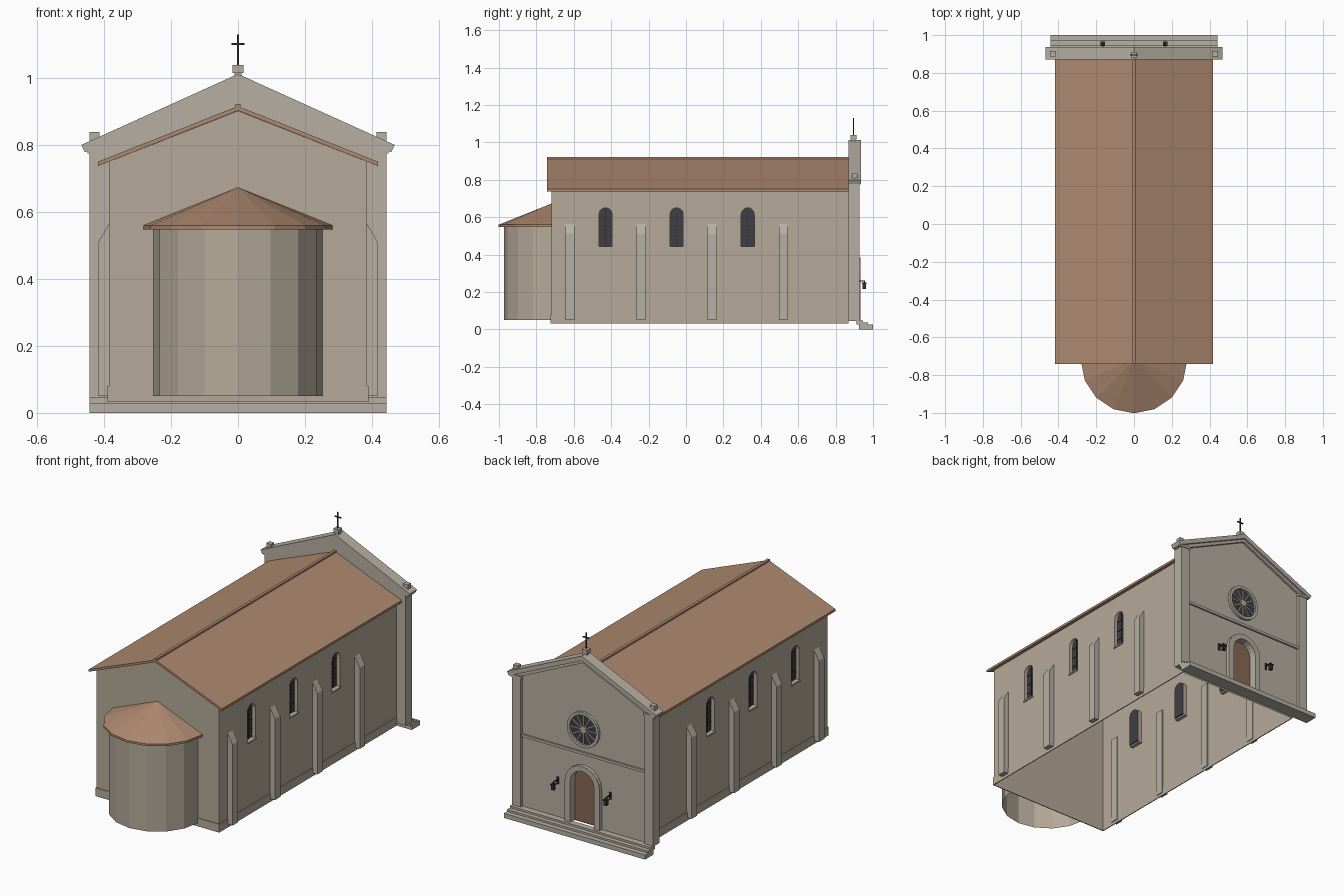
import bpy, bmesh, math
from math import sin, cos, pi

if "Cube" in bpy.data.objects:
    bpy.data.objects.remove(bpy.data.objects["Cube"])


def material(name, rgb):
    m = bpy.data.materials.new(name)
    m.diffuse_color = (*rgb, 1)
    m.use_nodes = True
    m.node_tree.nodes["Principled BSDF"].inputs["Base Color"].default_value = m.diffuse_color
    return m


STONE = material("stone", (0.46, 0.40, 0.32))
TRIM = material("trim", (0.47, 0.43, 0.36))
TILE = material("roof_tile", (0.42, 0.25, 0.16))
GLASS = material("dark_glass", (0.05, 0.05, 0.06))
IRON = material("iron", (0.03, 0.03, 0.03))
WOOD = material("wood", (0.25, 0.14, 0.09))


def finish(name, bm, mat):
    bmesh.ops.recalc_face_normals(bm, faces=bm.faces)
    me = bpy.data.meshes.new(name)
    bm.to_mesh(me)
    bm.free()
    me.materials.append(mat)
    ob = bpy.data.objects.new(name, me)
    bpy.context.collection.objects.link(ob)
    return ob


def prism(name, pts, axis, a, b, mat):
    """Extrude a 2D outline along an axis from a to b."""
    place = {"x": lambda u, v, t: (t, u, v),
             "y": lambda u, v, t: (u, t, v),
             "z": lambda u, v, t: (u, v, t)}[axis]
    bm = bmesh.new()
    lo = [bm.verts.new(place(u, v, a)) for u, v in pts]
    hi = [bm.verts.new(place(u, v, b)) for u, v in pts]
    n = len(pts)
    bm.faces.new(lo)
    bm.faces.new(hi)
    for i in range(n):
        j = (i + 1) % n
        bm.faces.new((lo[i], lo[j], hi[j], hi[i]))
    return finish(name, bm, mat)


def box(name, x, y, z, mat):
    return prism(name, [(x[0], y[0]), (x[1], y[0]), (x[1], y[1]), (x[0], y[1])], "z", *z, mat)


def arch(c, w, z0, z1, n=10):
    """Round-headed outline, running up the right side and down the left."""
    r = w / 2
    return ([(c + r, z0)] + [(c + r * cos(pi * i / n), z1 - r + r * sin(pi * i / n))
            for i in range(n + 1)] + [(c - r, z0)])


def cut(ob, cutters):
    for c in cutters:
        m = ob.modifiers.new("cut", "BOOLEAN")
        m.object, m.operation, m.solver = c, "DIFFERENCE", "EXACT"
    dg = bpy.context.evaluated_depsgraph_get()
    me = bpy.data.meshes.new_from_object(ob.evaluated_get(dg))
    ob.modifiers.clear()
    ob.data = me
    for c in cutters:
        bpy.data.objects.remove(c)


def drop_faces(ob, test):
    bm = bmesh.new()
    bm.from_mesh(ob.data)
    bmesh.ops.delete(bm, geom=[f for f in bm.faces if test(f.normal, f.calc_center_median())],
                     context="FACES")
    bm.to_mesh(ob.data)
    bm.free()


# Nave shell, open below, with window recesses
WINDOWS = (-0.43, -0.05, 0.33)
nave = prism("nave_walls", [(-0.385, 0.033), (0.385, 0.033), (0.385, 0.75), (0, 0.902), (-0.385, 0.75)],
             "y", -0.72, 0.87, STONE)
cut(nave, [prism("cutter", arch(y, 0.07, 0.445, 0.65), "x", s * 0.36, s * 0.42, STONE)
           for s in (-1, 1) for y in WINDOWS])
drop_faces(nave, lambda n, c: (n.z < -0.9 and c.z < 0.05) or (n.z > 0.5 and c.z > 0.75))

for s in (-1, 1):
    # Plinth strips along the sides
    box("side_plinth", (s * 0.384, s * 0.389), (-0.724, 0.87), (0.033, 0.08), STONE)
    for y in WINDOWS:
        prism("window_pane", arch(y, 0.07, 0.445, 0.65), "x", s * 0.358, s * 0.364, GLASS)
        box("window_mullion", (s * 0.364, s * 0.367), (y - 0.002, y + 0.002), (0.445, 0.65), IRON)
        for z in (0.495, 0.55, 0.605):
            box("window_bar", (s * 0.364, s * 0.367), (y - 0.034, y + 0.034), (z - 0.0015, z + 0.0015), IRON)
        box("window_sill", (s * 0.365, s * 0.39), (y - 0.038, y + 0.038), (0.437, 0.445), TRIM)
    # Buttresses with sloped tops
    for y in (-0.62, -0.24, 0.14, 0.52):
        prism("buttress", [(s * 0.38, 0.05), (s * 0.417, 0.05), (s * 0.417, 0.51),
                           (s * 0.385, 0.565), (s * 0.38, 0.565)], "y", y - 0.024, y + 0.024, TRIM)
box("back_plinth", (-0.389, 0.389), (-0.724, -0.719), (0.033, 0.08), STONE)

# Main roof and ridge
prism("nave_roof", [(-0.418, 0.75), (0, 0.916), (0.418, 0.75), (0.418, 0.737), (0, 0.903), (-0.418, 0.737)],
      "y", -0.742, 0.872, TILE)
box("roof_ridge", (-0.008, 0.008), (-0.742, 0.872), (0.908, 0.922), TILE)


# Half-round apse
def half_ring(r):
    return [(r * cos(pi * i / 8), -0.72 - r * sin(pi * i / 8)) for i in range(9)]


apse = prism("apse_wall", half_ring(0.253), "z", 0.05, 0.552, STONE)
drop_faces(apse, lambda n, c: n.z < -0.9 or n.y > 0.9)
prism("apse_eave", half_ring(0.282), "z", 0.548, 0.56, TILE)
bm = bmesh.new()
ring = [bm.verts.new((x, y, 0.56)) for x, y in half_ring(0.282)]
tip = bm.verts.new((0, -0.72, 0.673))
for p, q in zip(ring, ring[1:]):
    bm.faces.new((q, p, tip))
finish("apse_roof", bm, TILE)

# Facade wall with recessed door
facade = prism("facade_wall", [(-0.443, 0.045), (0.443, 0.045), (0.443, 0.79), (0, 0.99), (-0.443, 0.79)],
               "y", 0.87, 0.912, TRIM)
cut(facade, [prism("cutter", arch(0, 0.15, 0.04, 0.355), "y", 0.885, 0.95, TRIM)])
prism("door", arch(0, 0.15, 0.045, 0.355), "y", 0.88, 0.888, WOOD)
prism("door_surround", arch(0, 0.22, 0.045, 0.385) + arch(0, 0.15, 0.045, 0.355)[::-1],
      "y", 0.908, 0.932, TRIM)
box("string_course", (-0.39, 0.39), (0.91, 0.922), (0.445, 0.46), TRIM)

# Raking cornice and frieze
prism("gable_cornice", [(0, 1.012), (0.468, 0.80), (0.457, 0.778), (0, 0.985), (-0.457, 0.778), (-0.468, 0.80)],
      "y", 0.87, 0.936, TRIM)
prism("gable_frieze", [(0, 0.99), (0.44, 0.79), (0.44, 0.765), (0, 0.968), (-0.44, 0.765), (-0.44, 0.79)],
      "y", 0.91, 0.925, TRIM)

for s in (-1, 1):
    box("corner_pilaster", (s * 0.388, s * 0.443), (0.91, 0.928), (0.045, 0.79), TRIM)
    box("pilaster_capital", (s * 0.384, s * 0.449), (0.872, 0.932), (0.775, 0.79), TRIM)
    box("corner_block", (s * 0.414, s * 0.444), (0.888, 0.916), (0.79, 0.838), TRIM)
    # Wall lanterns
    x = s * 0.165
    box("lantern_plate", (x - 0.006, x + 0.006), (0.911, 0.918), (0.235, 0.275), IRON)
    box("lantern_arm", (x - 0.003, x + 0.003), (0.912, 0.957), (0.256, 0.261), IRON)
    box("lantern_hook", (x - 0.002, x + 0.002), (0.952, 0.956), (0.248, 0.258), IRON)
    box("lantern_cap", (x - 0.012, x + 0.012), (0.942, 0.966), (0.244, 0.25), IRON)
    box("lantern_body", (x - 0.009, x + 0.009), (0.945, 0.963), (0.217, 0.245), IRON)


# Rose window
def circle(r, n=32):
    return [(r * cos(2 * pi * i / n), 0.588 + r * sin(2 * pi * i / n)) for i in range(n)]


bm = bmesh.new()
loops = [[bm.verts.new((x, y, z)) for x, z in circle(r)]
         for r, y in ((0.1, 0.91), (0.1, 0.926), (0.083, 0.926), (0.083, 0.91))]
for a, b in zip(loops, loops[1:]):
    for i in range(32):
        j = (i + 1) % 32
        bm.faces.new((a[i], a[j], b[j], b[i]))
finish("rose_ring", bm, TRIM)
prism("rose_glass", circle(0.085), "y", 0.908, 0.914, GLASS)
prism("rose_hub", circle(0.02, 16), "y", 0.912, 0.923, TRIM)
for i in range(12):
    t = 2 * pi * i / 12
    dx, dz, w = cos(t), sin(t), 0.0025
    prism("rose_spoke", [(dx * r - dz * e * w, 0.588 + dz * r + dx * e * w)
                         for r, e in ((0.018, -1), (0.085, -1), (0.085, 1), (0.018, 1))],
          "y", 0.912, 0.919, TRIM)

# Cross on its pedestal
box("cross_pedestal", (-0.011, 0.011), (0.884, 0.906), (0.99, 1.02), TRIM)
box("cross_cap", (-0.016, 0.016), (0.879, 0.911), (1.015, 1.039), TRIM)
box("cross_post", (-0.003, 0.003), (0.892, 0.898), (1.035, 1.13), IRON)
box("cross_arm", (-0.02, 0.02), (0.892, 0.898), (1.099, 1.105), IRON)

# Entrance steps
prism("steps", [(0.925, 0), (1.0, 0), (1.0, 0.026), (0.972, 0.026), (0.972, 0.037),
                (0.947, 0.037), (0.947, 0.048), (0.912, 0.048), (0.912, 0.026), (0.925, 0.026)],
      "x", -0.443, 0.443, TRIM)
